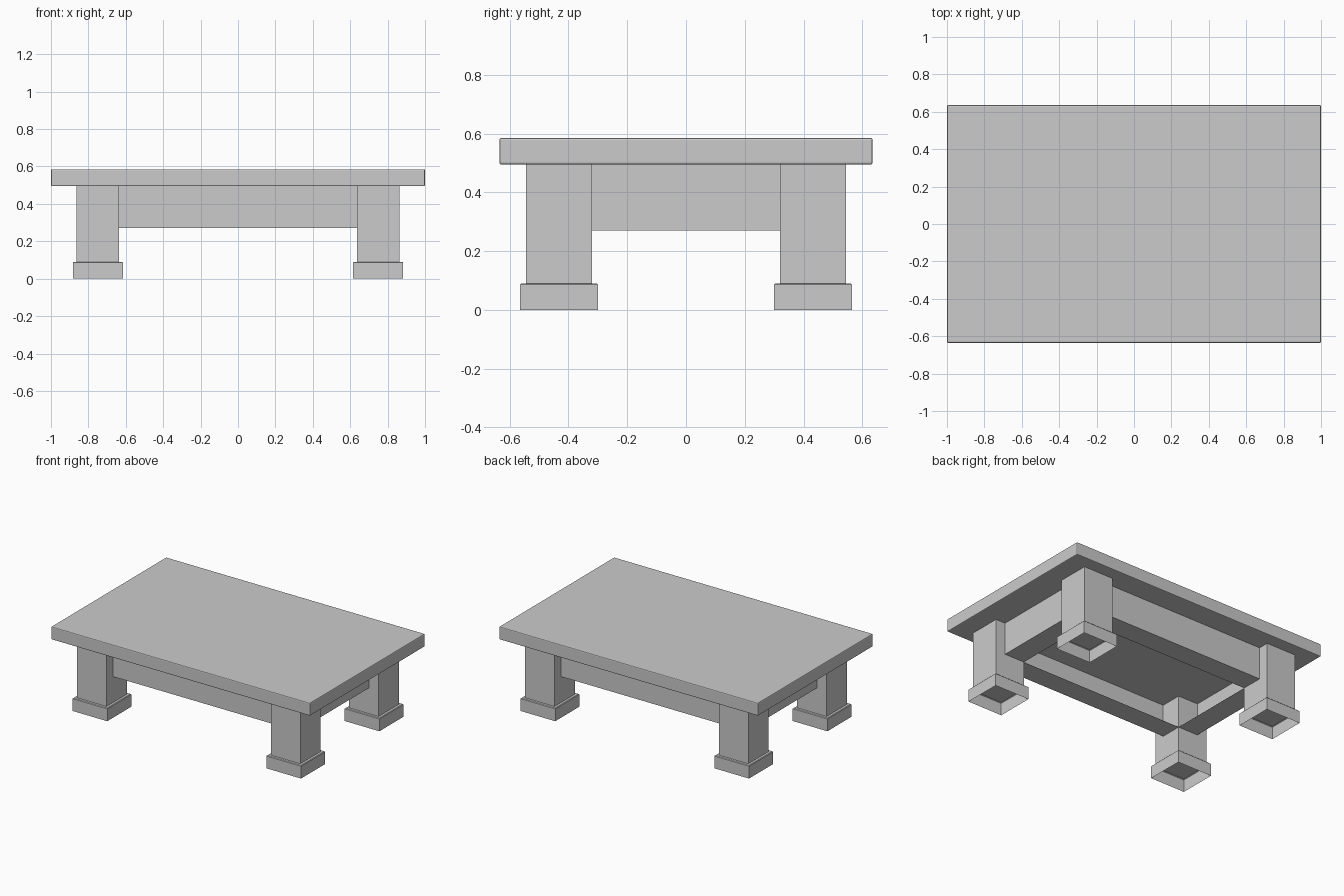
import bpy, bmesh
from mathutils import Vector

if "Cube" in bpy.data.objects:
    bpy.data.objects.remove(bpy.data.objects["Cube"])


def finish(name, bm):
    mesh = bpy.data.meshes.new(name)
    bm.to_mesh(mesh)
    bm.free()
    obj = bpy.data.objects.new(name, mesh)
    bpy.context.collection.objects.link(obj)
    return obj


def box(x0, x1, y0, y1, z0, z1):
    bm = bmesh.new()
    bmesh.ops.create_cube(bm, size=1)
    bmesh.ops.scale(bm, vec=(x1 - x0, y1 - y0, z1 - z0), verts=bm.verts)
    bmesh.ops.translate(bm, vec=((x0 + x1) / 2, (y0 + y1) / 2, (z0 + z1) / 2), verts=bm.verts)
    bm.normal_update()
    return bm


def drop_faces(bm, test):
    bmesh.ops.delete(bm, geom=[f for f in bm.faces if test(f.normal)], context='FACES')


TOP_Z, FOOT_Z, APRON_Z = 0.495, 0.09, 0.27
LEG_X, LEG_Y = (0.635, 0.863), (0.32, 0.545)
INSET, LIP = 0.074, 0.02

# Tabletop slab with softened edges
bm = box(-1, 1, -0.635, 0.635, TOP_Z, 0.585)
bmesh.ops.bevel(bm, geom=bm.edges[:], offset=0.006, segments=2, profile=0.5, affect='EDGES')
finish("tabletop", bm)

# Four legs, each on a wider plinth foot that is open underneath
for sy, end in ((-1, "front"), (1, "back")):
    for sx, side in ((-1, "left"), (1, "right")):
        xs = sorted(sx * v for v in LEG_X)
        ys = sorted(sy * v for v in LEG_Y)
        bm = box(*xs, *ys, FOOT_Z, TOP_Z)
        drop_faces(bm, lambda n: abs(n.z) > 0.5)
        finish(f"{end}_{side}_leg", bm)

        bm = box(xs[0] - LIP, xs[1] + LIP, ys[0] - LIP, ys[1] + LIP, 0, FOOT_Z)
        drop_faces(bm, lambda n: n.z < -0.5)
        rim = [e for e in bm.edges if all(v.co.z > FOOT_Z - 0.001 for v in e.verts)]
        bmesh.ops.bevel(bm, geom=rim, offset=0.004, segments=1, profile=0.5, affect='EDGES')
        finish(f"{end}_{side}_foot", bm)


# Aprons: an outer wall and a bottom board, open towards the inside
def apron(name, out, xs, ys):
    bm = box(*xs, *ys, APRON_Z, TOP_Z)
    out = Vector(out)
    drop_faces(bm, lambda n: n.dot(out) < 0.5 and n.z > -0.5)
    finish(name, bm)


outer_x, outer_y = LEG_X[1] - INSET, LEG_Y[1] - INSET
for s, end, side in ((-1, "front", "left"), (1, "back", "right")):
    apron(f"{end}_apron", (0, s, 0), (-LEG_X[0], LEG_X[0]),
          sorted((s * LEG_Y[0], s * outer_y)))
    apron(f"{side}_apron", (s, 0, 0), sorted((s * LEG_X[0], s * outer_x)),
          (-LEG_Y[0], LEG_Y[0]))
